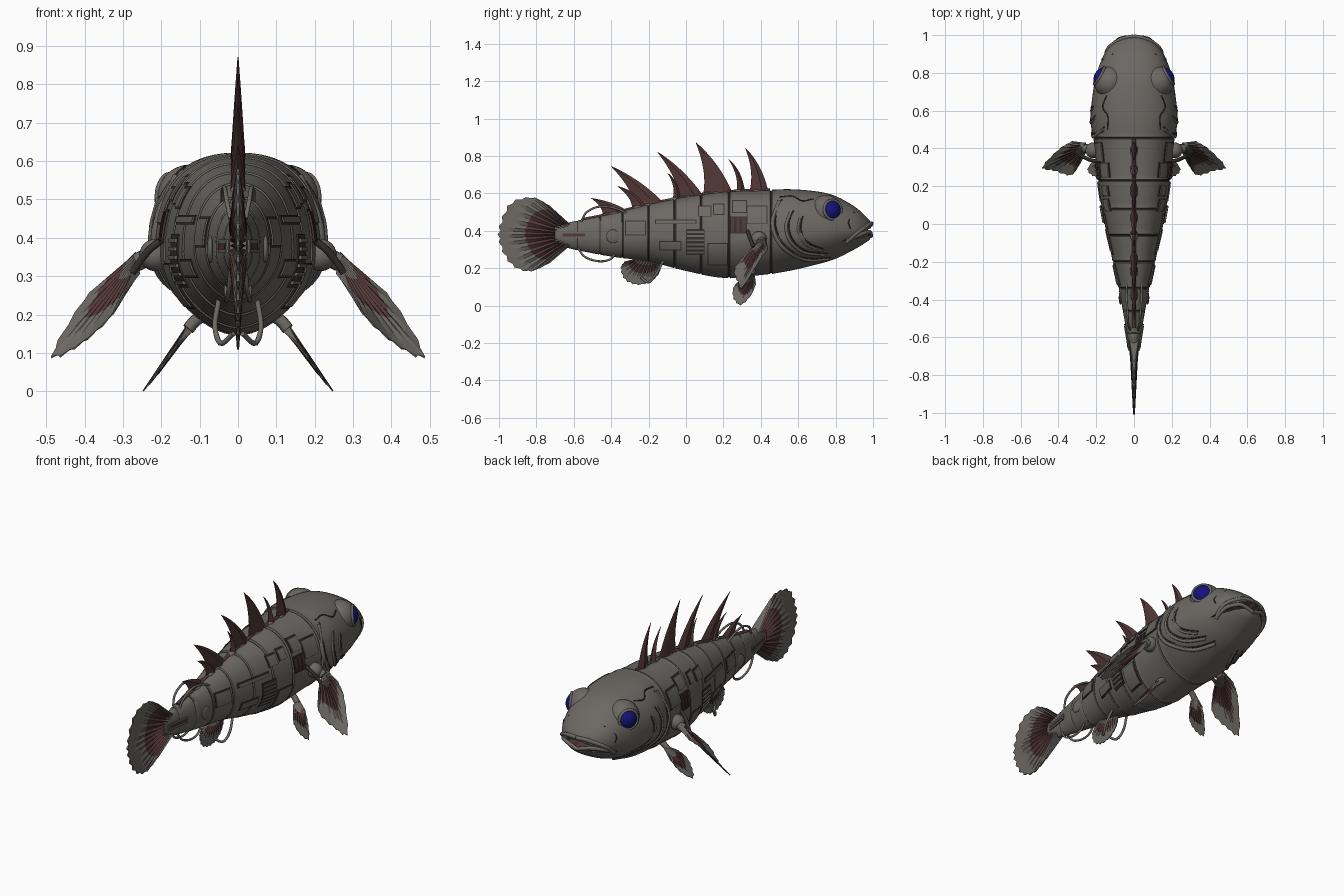
import bpy, bmesh, math
from mathutils import Vector as V
from mathutils import Matrix

if "Cube" in bpy.data.objects:
    bpy.data.objects.remove(bpy.data.objects["Cube"])

def material(name, c):
    m = bpy.data.materials.new(name)
    m.diffuse_color = (*c, 1)
    m.use_nodes = True
    m.node_tree.nodes["Principled BSDF"].inputs["Base Color"].default_value = m.diffuse_color
    return m

MATS = [material("grey_metal", (0.15, 0.14, 0.125)), material("dark_red", (0.085, 0.038, 0.038)),
        material("dark_seam", (0.035, 0.032, 0.03)), material("eye_blue", (0.007, 0.007, 0.19))]
GREY, RED, DARK, BLUE = range(4)

def make(name, verts, faces, mats=GREY, mirror=False, angle=35):
    """Mesh object; optional copy mirrored in x."""
    verts = [tuple(v) for v in verts]
    mi = [mats] * len(faces) if isinstance(mats, int) else list(mats)
    faces = [tuple(f) for f in faces]
    if mirror:
        n = len(verts)
        verts += [(-x, y, z) for x, y, z in verts]
        faces += [tuple(i + n for i in reversed(f)) for f in faces]
        mi += mi
    me = bpy.data.meshes.new(name)
    me.from_pydata(verts, [], faces)
    for m in MATS:
        me.materials.append(m)
    for p, k in zip(me.polygons, mi):
        p.material_index = k
    bm = bmesh.new()
    bm.from_mesh(me)
    bmesh.ops.recalc_face_normals(bm, faces=bm.faces)
    bm.to_mesh(me)
    bm.free()
    ob = bpy.data.objects.new(name, me)
    bpy.context.collection.objects.link(ob)
    bpy.ops.object.select_all(action='DESELECT')
    ob.select_set(True)
    bpy.context.view_layer.objects.active = ob
    bpy.ops.object.shade_smooth_by_angle(angle=math.radians(angle))
    return ob

def spline(pts, n):
    """n+1 samples of a Catmull-Rom curve."""
    p = [V(q) for q in pts]
    p = [2 * p[0] - p[1]] + p + [2 * p[-1] - p[-2]]
    out = []
    for k in range(n + 1):
        t = k / n * (len(p) - 3)
        i = min(int(t), len(p) - 4)
        t -= i
        a, b, c, d = p[i:i + 4]
        out.append(0.5 * (2 * b + (c - a) * t + (2 * a - 5 * b + 4 * c - d) * t * t
                          + (3 * b - a - 3 * c + d) * t ** 3))
    return out

def tube(name, pts, r, mat=GREY, mirror=True, n=20, sides=8):
    c = spline(pts, n)
    vs, fs = [], []
    for i, p in enumerate(c):
        t = (c[min(i + 1, n)] - c[max(i - 1, 0)]).normalized()
        a = t.cross(V((0.31, 0.17, 0.93))).normalized()
        b = t.cross(a)
        vs += [p + r * (a * math.cos(k * math.tau / sides) + b * math.sin(k * math.tau / sides)) for k in range(sides)]
    for i in range(n):
        fs += [(i * sides + k, i * sides + (k + 1) % sides, (i + 1) * sides + (k + 1) % sides, (i + 1) * sides + k)
               for k in range(sides)]
    fs += [tuple(range(sides)), tuple(range(n * sides, (n + 1) * sides))]
    return make(name, vs, fs, mat, mirror, 50)

def ball(name, c, r, mat, d=(0, 0, 1), flat=1.0, mirror=True):
    bm = bmesh.new()
    rot = V(d).to_track_quat('Z', 'Y').to_matrix().to_4x4()
    bmesh.ops.create_uvsphere(bm, u_segments=32, v_segments=18, radius=r,
                              matrix=Matrix.Translation(c) @ rot @ Matrix.Diagonal((1, 1, flat, 1)))
    vs, fs = [v.co.copy() for v in bm.verts], [[v.index for v in f.verts] for f in bm.faces]
    bm.free()
    return make(name, vs, fs, mat, mirror, 60)

# Body profile: y, top z, bottom z, half width
ROWS = [(-.70, .43, .33, .022), (-.6, .45, .30, .035), (-.4, .49, .262, .07), (-.2, .54, .235, .112),
        (0, .58, .185, .155), (.2, .607, .148, .188), (.4, .615, .163, .207), (.55, .622, .185, .23),
        (.7, .61, .22, .217), (.8, .585, .25, .197), (.9, .53, .30, .157), (.95, .487, .33, .118),
        (.985, .452, .355, .065), (1.0, .42, .385, .02)]
TABLE = spline(ROWS, 400)

def row(y):
    for a, b in zip(TABLE, TABLE[1:]):
        if a[0] <= y <= b[0]:
            return a.lerp(b, (y - a[0]) / max(b[0] - a[0], 1e-6))
    return TABLE[0] if y < 0 else TABLE[-1]

PU, PL = 2.3, 1.75   # roundness of the back and of the keeled belly

def side(y, z, off=0.0):
    """Point on the right flank at y, z, pushed out by off."""
    _, zt, zb, w = row(y)
    zc = zb + 0.44 * (zt - zb)
    u, p = ((z - zc) / (zt - zc), PU) if z > zc else ((zc - z) / (zc - zb), PL)
    return V((w * max(0, 1 - min(1, u) ** p) ** (1 / p) + off, y, z))

# Body shell with plate seams
SEAMS = [.455, .23, .08, -.06, -.2, -.34, -.46, -.58]
ys = [(y, 1.0) for y in [-.70 + 1.7 * i / 90 for i in range(91)] if all(abs(y - s) > .012 for s in SEAMS)]
for s in SEAMS:
    ys += [(s + .006, 1.012), (s + .0025, .975), (s - .0025, .975), (s - .006, 1.0)]
ys.sort()
N = 56
vs, fs, ms = [], [], []
for y, k in ys:
    _, zt, zb, w = row(y)
    zc = zb + 0.44 * (zt - zb)
    for i in range(N):
        a = math.tau * i / N
        c, s = math.cos(a), math.sin(a)
        p, h = (PU, zt - zc) if s >= 0 else (PL, zc - zb)
        vs.append((k * w * math.copysign(abs(c) ** (2 / p), c), y, zc + k * h * math.copysign(abs(s) ** (2 / p), s)))
for j in range(len(ys) - 1):
    for i in range(N):
        fs.append((j * N + i, j * N + (i + 1) % N, (j + 1) * N + (i + 1) % N, (j + 1) * N + i))
        ms.append(DARK if ys[j][1] < 1 and ys[j + 1][1] < 1 else GREY)
fs += [tuple(range(N)), tuple(range((len(ys) - 1) * N, len(ys) * N))]
ms += [GREY, GREY]
body = make("body", vs, fs, ms)

# Mouth cut as a drooping wedge
vs, fs = [], []
for i in range(17):
    x = -.26 + .52 * i / 16
    d = -1.9 * x * x
    vs += [(x, .83, .395 + d), (x, 1.05, .435 + d), (x, 1.05, .375 + d)]
for i in range(16):
    fs += [(3 * i + k, 3 * i + (k + 1) % 3, 3 * i + 3 + (k + 1) % 3, 3 * i + 3 + k) for k in range(3)]
fs += [(0, 1, 2), (48, 49, 50)]
cutter = make("mouth_cutter", vs, fs, RED)
cutter.hide_render = True
mod = body.modifiers.new("mouth", 'BOOLEAN')
mod.operation, mod.object, mod.solver = 'DIFFERENCE', cutter, 'EXACT'
bpy.context.view_layer.objects.active = body
bpy.ops.object.modifier_apply(modifier="mouth")
bpy.data.objects.remove(cutter)

# Lips and teeth
lip = [(.984, .437), (.965, .424), (.93, .40), (.89, .368), (.855, .335)]
tube("upper_lip", [(0, .993, .438)] + [side(y, z, -.002) for y, z in lip], .011)
tube("lower_lip", [(0, .99, .372)] + [side(y, z - .045 + .012 * i, -.002) for i, (y, z) in enumerate(lip)], .011)
for i, p in enumerate(spline([side(y, z - .02, -.018) for y, z in lip[:4]], 7)):
    tube("tooth_%d" % i, [p + V((0, 0, .016)), p, p - V((0, 0, .004))], .004, n=2, sides=5)

# Eyes, sockets and rims
C, D = V((.125, .75, .505)), V((.85, .5, .1)).normalized()
ball("eye_socket", C, .086, GREY)
ball("eye", C + D * .031, .063, BLUE, D)
q = D.to_track_quat('Z', 'Y')
tube("eye_rim", [C + D * .068 + q @ V((.052 * math.cos(a), .052 * math.sin(a), 0))
                 for a in [math.tau * i / 16 for i in range(17)]], .008, n=40)

# Gill covers and head seams
for i, arc in enumerate([[(.50, .56), (.465, .46), (.475, .38), (.53, .30), (.64, .245), (.76, .25)],
                         [(.56, .50), (.535, .42), (.56, .34), (.63, .285), (.74, .27)],
                         [(.61, .47), (.60, .40), (.64, .33), (.72, .295)]]):
    tube("gill_ridge_%d" % i, [side(y, z, -.003) for y, z in arc], .011 - .002 * i, n=30)
    tube("gill_seam_%d" % i, [side(y + .014, z + .008, -.001) for y, z in arc], .004, DARK, n=30)
tube("head_seam", [side(.50, .58), side(.57, .585), side(.62, .56), side(.68, .57)], .004, DARK)
tube("snout_seam", [side(.90, .50), side(.87, .45), side(.88, .41)], .003, DARK)

def patch(name, y0, y1, z0, z1, mat, h=.007):
    """Plate following both flanks."""
    n = 6
    vs = [side(y0 + (y1 - y0) * i / n, z0 + (z1 - z0) * j / n, o) for o in (-.012, h)
          for i in range(n + 1) for j in range(n + 1)]
    m, g = (n + 1) ** 2, lambda i, j: i * (n + 1) + j
    fs = [(g(i, j), g(i + 1, j), g(i + 1, j + 1), g(i, j + 1)) for i in range(n) for j in range(n)]
    fs += [tuple(k + m for k in f) for f in fs]
    for i in range(n):
        for a, b in [(g(i, 0), g(i + 1, 0)), (g(i, n), g(i + 1, n)), (g(0, i), g(0, i + 1)), (g(n, i), g(n, i + 1))]:
            fs.append((a, b, b + m, a + m))
    make(name, vs, fs, mat, True)

# Flank plates, vents and slots
patch("side_vent", 0, .10, .27, .41, DARK, .004)
for i in range(6):
    patch("vent_slat_%d" % i, .005, .095, .278 + .022 * i, .288 + .022 * i, GREY, .011)
patch("shoulder_recess", .235, .325, .385, .475, DARK, .004)
for i in range(3):
    patch("shoulder_bar_%d" % i, .24 + .03 * i, .257 + .03 * i, .39, .47, RED, .009)
patch("tail_slot_frame", -.67, -.53, .36, .395, GREY, .006)
patch("tail_slot", -.66, -.54, .37, .385, RED, .008)
for i, (a, b, c, d) in enumerate([(.07, .13, .48, .53), (.15, .20, .49, .54), (-.16, .05, .44, .455),
                                  (-.32, -.22, .38, .45), (.25, .32, .50, .56), (.33, .43, .44, .53),
                                  (-.14, -.03, .30, .34), (.12, .22, .22, .33)]):
    patch("panel_gap_%d" % i, a - .005, b + .005, c - .005, d + .005, DARK, .003)
    patch("panel_%d" % i, a, b, c, d, GREY, .007)
ball("tail_disc", side(-.39, .37), .036, GREY, (1, 0, 0), .25)

def fin(name, base, rim, t, n=26, red=(.25, .6), mirror=False):
    """Ribbed fan between a base line and a rim."""
    B, R, J = spline(base, n), spline(rim, n), 10
    nor = (R[n] - B[0]).cross(R[0] - B[n]).normalized()
    vs, fs, ms = [], [], []
    for s in (1, -1):
        for i in range(n + 1):
            for j in range(J + 1):
                r = j / J
                k = t * (1 - .8 * r) * (.4 if i % 2 else 1)
                vs.append(B[i].lerp(R[i], r * (.96 if i % 2 else 1)) + nor * s * k)
    m, g = (n + 1) * (J + 1), lambda i, j: i * (J + 1) + j
    for o in (0, m):
        for i in range(n):
            for j in range(J):
                fs.append([o + v for v in (g(i, j), g(i + 1, j), g(i + 1, j + 1), g(i, j + 1))])
                ms.append(RED if red[0] <= j / J < red[1] and .12 < i / n < .85 else GREY)
    edge = [(g(i, j), g(i + 1, j)) for i in range(n) for j in (0, J)]
    edge += [(g(i, j), g(i, j + 1)) for j in range(J) for i in (0, n)]
    fs += [(a, b, b + m, a + m) for a, b in edge]
    make(name, vs, fs, ms + [GREY] * len(edge), mirror, 25)

# Tail, anal, pectoral and pelvic fins
fin("tail_fin", [(0, -.62, .435), (0, -.65, .38), (0, -.62, .32)],
    [(0, -.73, .535), (0, -.82, .58), (0, -.94, .55), (0, -1, .43), (0, -1, .33), (0, -.94, .22),
     (0, -.84, .18), (0, -.73, .225)], .024, 32, (.1, .6))
fin("anal_fin", [(0, -.15, .25), (0, -.2, .26), (0, -.27, .25)],
    [(0, -.13, .215), (0, -.15, .16), (0, -.2, .12), (0, -.27, .11), (0, -.33, .14), (0, -.35, .20), (0, -.33, .235)], .014)
fin("pectoral_fin", [(.26, .425, .355), (.262, .40, .335), (.262, .37, .315)],
    [(.33, .438, .30), (.40, .395, .24), (.487, .30, .092), (.42, .28, .115), (.335, .257, .19), (.29, .31, .265)],
    .012, 24, (.2, .6), True)
fin("pelvic_fin", [(.125, .365, .17), (.127, .35, .165), (.127, .33, .16)],
    [(.165, .375, .115), (.205, .345, .05), (.247, .29, .001), (.22, .255, .035), (.18, .25, .09), (.15, .285, .135)],
    .010, 20, (.25, .65), True)
ball("pectoral_joint", (.215, .39, .355), .042, GREY)
tube("pectoral_arm", [(.19, .39, .37), (.235, .40, .35), (.265, .40, .335)], .024)
tube("pectoral_piston", [(.19, .33, .40), (.235, .34, .365), (.275, .36, .31)], .010, DARK)
tube("pelvic_arm", [(.07, .36, .21), (.11, .355, .185), (.13, .35, .162)], .016)
tube("anal_hose", [(.05, -.12, .24), (.06, -.16, .17), (.045, -.2, .125), (.012, -.24, .15)], .007)

# Dorsal spines: front base, back base, tip, base z
for i, (f, b, ty, tz, z) in enumerate([(.44, .335, .315, .845, .61), (.315, .265, .225, .785, .61),
                                       (.25, .09, .05, .875, .60), (.10, -.03, -.157, .825, .575),
                                       (-.03, -.08, -.1, .71, .565), (-.11, -.27, -.405, .748, .54),
                                       (-.2, -.29, -.37, .64, .53), (-.29, -.45, -.51, .575, .49)]):
    tip, F, Bk = V((0, ty, tz)), V((0, f, z)), V((0, b, z - .015))
    cf = F.lerp(tip, .55) + V((0, .035, .02))
    cb = Bk.lerp(tip, .45) + V((0, .045, 0))
    vs, fs, n = [], [], 12
    for k in range(n + 1):
        u = k / n * .985
        P = F * (1 - u) ** 2 + cf * 2 * u * (1 - u) + tip * u * u
        Q = Bk * (1 - u) ** 2 + cb * 2 * u * (1 - u) + tip * u * u
        M = P.lerp(Q, .35)
        w = V((.019 * (1 - u) + .001, 0, 0))
        vs += [P, M + w, Q, M - w]
    for k in range(n):
        fs += [(4 * k + a, 4 * k + (a + 1) % 4, 4 * k + 4 + (a + 1) % 4, 4 * k + 4 + a) for a in range(4)]
    fs += [(0, 1, 2, 3), (4 * n, 4 * n + 1, 4 * n + 2, 4 * n + 3)]
    make("dorsal_spine_%d" % i, vs, fs, RED)
    ball("spine_base_%d" % i, (0, (f + b) / 2, row((f + b) / 2)[1] - .012), .022, GREY, (0, 1, 0), 1.8, False)
tube("dorsal_ridge", [(0, y, row(y)[1] - .001) for y in (.45, .3, .15, 0, -.15, -.3, -.45, -.55)], .011, RED, False, 30)

# Hoses near the tail
tube("upper_hose", [(.02, -.56, .45), (.03, -.53, .50), (.035, -.46, .53), (.04, -.38, .52), (.04, -.31, .49)], .006)
tube("lower_hose", [(.02, -.58, .31), (.025, -.54, .26), (.03, -.47, .237), (.03, -.41, .245), (.03, -.38, .275)], .006)
